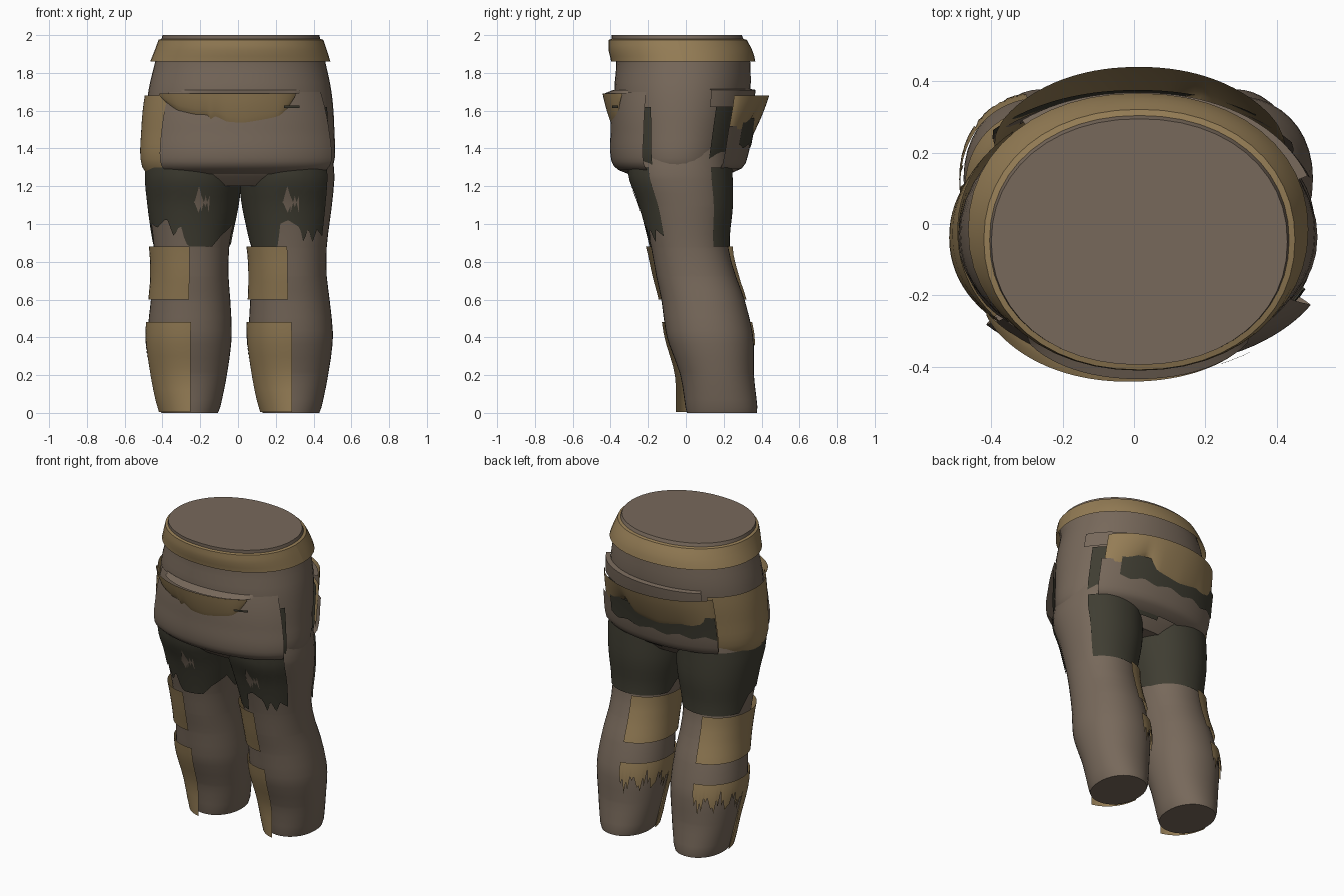
import bpy, math

if "Cube" in bpy.data.objects:
    bpy.data.objects.remove(bpy.data.objects["Cube"])


def make_material(name, rgb):
    m = bpy.data.materials.new(name)
    m.diffuse_color = (*rgb, 1)
    m.use_nodes = True
    m.node_tree.nodes["Principled BSDF"].inputs["Base Color"].default_value = m.diffuse_color
    return m


BROWN = make_material("taupe cloth", (0.185, 0.140, 0.104))
TAN = make_material("tan leather", (0.300, 0.205, 0.092))
DARK = make_material("dark olive cloth", (0.050, 0.047, 0.032))

# cross-sections: z, centre x, centre y, radius x, radius y
TORSO = [(1.2, .012, -.03, .40, .20), (1.3, .012, -.04, .49, .29), (1.5, .010, -.03, .50, .33),
         (1.7, .010, -.02, .485, .36), (1.86, .012, -.015, .45, .355),
         (1.92, .015, -.03, .435, .36), (2.0, .015, -.05, .415, .345)]
LEG = [(0, .268, .19, .15, .185), (.03, .268, .188, .162, .19), (.2, .268, .165, .197, .195),
       (.4, .268, .128, .222, .228), (.6, .263, .09, .210, .220), (.72, .26, .055, .198, .211),
       (.88, .258, .02, .200, .205), (1.1, .25, 0, .235, .242), (1.26, .248, -.03, .25, .27),
       (1.45, .235, -.03, .24, .26)]
MID = 0.012


def leg_keys(side):
    return [(z, MID + side * cx, cy, rx, ry) for z, cx, cy, rx, ry in LEG]


def section(keys, z):
    """Smoothly interpolated cross-section at height z."""
    z = min(max(z, keys[0][0]), keys[-1][0])
    i = 0
    while i < len(keys) - 2 and z > keys[i + 1][0]:
        i += 1
    a, b = keys[i], keys[i + 1]
    p, n = keys[max(i - 1, 0)], keys[min(i + 2, len(keys) - 1)]
    h = b[0] - a[0]
    t = (z - a[0]) / h
    out = []
    for k in range(1, 5):
        ma = (b[k] - p[k]) / (b[0] - p[0]) * h
        mb = (n[k] - a[k]) / (n[0] - a[0]) * h
        out.append((2*t**3 - 3*t*t + 1) * a[k] + (t**3 - 2*t*t + t) * ma
                   + (3*t*t - 2*t**3) * b[k] + (t**3 - t*t) * mb)
    return out


def point(keys, deg, z, off=0):
    cx, cy, rx, ry = section(keys, z)
    c, s = math.cos(math.radians(deg)), math.sin(math.radians(deg))
    e = 0.94
    return (cx + (rx + off) * math.copysign(abs(c) ** e, c),
            cy + (ry + off) * math.copysign(abs(s) ** e, s), z)


def make_object(name, verts, faces, mat):
    me = bpy.data.meshes.new(name)
    me.from_pydata(verts, [], faces)
    me.materials.append(mat)
    ob = bpy.data.objects.new(name, me)
    bpy.context.collection.objects.link(ob)
    bpy.context.view_layer.objects.active = ob
    ob.select_set(True)
    bpy.ops.object.shade_smooth_by_angle(angle=math.radians(40))
    ob.select_set(False)
    return ob


def body(name, keys, rows, mat, n=40):
    """Closed loft through the cross-sections."""
    z0, z1 = keys[0][0], keys[-1][0]
    zs = sorted({round(z0 + (z1 - z0) * j / rows, 4) for j in range(rows + 1)} | {k[0] for k in keys})
    verts = [point(keys, 360 * i / n, z) for z in zs for i in range(n)]
    faces = [(j*n + i, j*n + (i+1) % n, (j+1)*n + (i+1) % n, (j+1)*n + i)
             for j in range(len(zs) - 1) for i in range(n)]
    faces += [tuple(reversed(range(n))), tuple(range((len(zs)-1) * n, len(zs) * n))]
    return make_object(name, verts, faces, mat)


def table(pts):
    """Piecewise linear function from (x, value) pairs."""
    def f(x):
        for (a, va), (b, vb) in zip(pts, pts[1:]):
            if x <= b:
                return va + (vb - va) * max(0, (x - a) / (b - a))
        return pts[-1][1]
    return f


def patch(name, keys, a0, a1, zb, zt, off, mat, cols=24, rows=8):
    """Sheet over a loft; the edges and offset may be functions of angle and (u, v)."""
    verts, faces = [], []
    for j in range(rows + 1):
        for i in range(cols + 1):
            u, v = i / cols, j / rows
            a = a0 + (a1 - a0) * u
            lo = zb(a) if callable(zb) else zb
            hi = zt(a) if callable(zt) else zt
            o = off(u, v) if callable(off) else off
            verts.append(point(keys, a, lo + (hi - lo) * v, o))
    w = cols + 1
    for j in range(rows):
        for i in range(cols):
            faces.append((j*w + i, j*w + i + 1, (j+1)*w + i + 1, (j+1)*w + i))
    return make_object(name, verts, faces, mat)


# trunk and waistband
body("trunk", TORSO, 16, BROWN, 48)
patch("waistband", TORSO, 0, 360, 1.86, 1.975, lambda u, v: .027 - .012 * v, TAN, 48, 4)
patch("waistband_top", TORSO, 0, 360, 1.975, 1.98, lambda u, v: .015 * (1 - v), TAN, 48, 1)

# legs with wraps; the knee and shin wraps sit on the same side of both legs
thigh_edge = {
    "left": table([(0, .9), (20, .88), (165, .88), (180, .98), (200, 1.0), (215, .98), (235, 1.03),
                   (245, .93), (255, 1.0), (262, .9), (268, .88), (300, .88), (315, .94), (340, 1.0), (360, .9)]),
    "right": table([(30, .88), (165, .88), (180, .95), (200, .88), (255, .88), (260, 1.0), (270, 1.02),
                    (285, .98), (290, .9), (297, .98), (305, .9), (312, .97), (330, .92)])}


def shin_edge(a):
    if a > 186:
        return 0.005
    return .40 - .09 * abs((a / 11) % 2 - 1) - .04 * math.sin(a)


for side, label in ((-1, "left"), (1, "right")):
    keys = leg_keys(side)
    body(label + "_leg", keys, 20, BROWN)
    a0, a1 = (0, 360) if side < 0 else (35, 325)
    patch(label + "_thigh_wrap", keys, a0, a1, thigh_edge[label], 1.3, .007, DARK, 90, 8)
    patch(label + "_knee_wrap", keys, 100, 268, .60, .88, lambda u, v: .014 + .012 * v, TAN, 24, 6)
    patch(label + "_shin_wrap", keys, 100, 271, shin_edge, .48,
          lambda u, v: .012 + .045 * (1 - v) ** 2 * max(0, 2 * u - 1) ** 2, TAN, 60, 8)
    # torn holes in the thigh wrap
    for k, (t, lo, hi) in enumerate([(276, 1.06, 1.2), (284, 1.09, 1.15)]):
        t -= 6 if side > 0 else 0
        patch(f"{label}_torn_hole_{k + 1}", keys, t - 5, t + 5,
              lambda a: lo + .012 * abs(a - t), lambda a: hi - .018 * abs(a - t), .012, BROWN, 6, 3)

# dark cloth on the right hip
patch("right_hip_cloth_front", TORSO, -60, -25, 1.25, 1.62, .012, DARK)
patch("right_hip_cloth_back", TORSO, 29, 90, 1.25, 1.62, .012, DARK)


# front skirt with a rolled hem
def skirt_offset(u, v):
    return .004 + .052 * (1 - v) * (min(1, v / .12) ** .5) + .012 * math.sin(math.pi * v)


patch("front_skirt", TORSO, -139, -30, 1.265, 1.70, skirt_offset, BROWN, 30, 20)

# left hip panel
patch("left_hip_panel", TORSO, 132, 221, 1.26, 1.68, lambda u, v: .03 - .014 * v, TAN, 24, 10)

# front pouch with a sloping lid
front_pouch = table([(-146, 1.68), (-128, 1.60), (-115, 1.57), (-108, 1.57), (-106, 1.53), (-103, 1.56),
                     (-96, 1.51), (-88, 1.50), (-75, 1.53), (-68, 1.55), (-56, 1.68)])


def front_pouch_offset(u, v):
    return .022 + .042 * math.sin(math.pi * u) ** .6 * v ** .7


patch("front_pouch", TORSO, -146, -56, front_pouch, 1.69, front_pouch_offset, TAN, 40, 6)
patch("front_pouch_lid", TORSO, -128, -51, 1.69, 1.71,
      lambda u, v: .005 + .05 * (1 - v) * math.sin(math.pi * u) ** .5, BROWN, 24, 2)
patch("front_pouch_slit", TORSO, -66, -56, 1.615, 1.628, .05, DARK, 4, 1)

# seat: lower panel, dark insert, draped pouch and rim
patch("seat_panel", TORSO, 40, 135, 1.27, 1.52,
      lambda u, v: .012 + .045 * min(1, v / .15) ** .5, BROWN, 24, 10)
patch("seat_insert", TORSO, 55, 135,
      lambda a: 1.40 + .025 * abs((a / 9) % 2 - 1), 1.56, .062, DARK, 36, 4)
back_pouch = table([(42, 1.33), (52, 1.44), (64, 1.52), (72, 1.57), (80, 1.47), (95, 1.44),
                    (110, 1.46), (122, 1.42), (136, 1.30)])
patch("back_pouch", TORSO, 42, 136, back_pouch, 1.68,
      lambda u, v: .045 + .058 * math.sin(math.pi * u) ** .7 * v ** .6, TAN, 40, 8)
patch("back_rim", TORSO, 22, 128, 1.62, 1.71, .028, BROWN, 30, 2)
patch("back_rim_top", TORSO, 22, 128, 1.71, 1.715, lambda u, v: .028 * (1 - v), BROWN, 30, 1)
